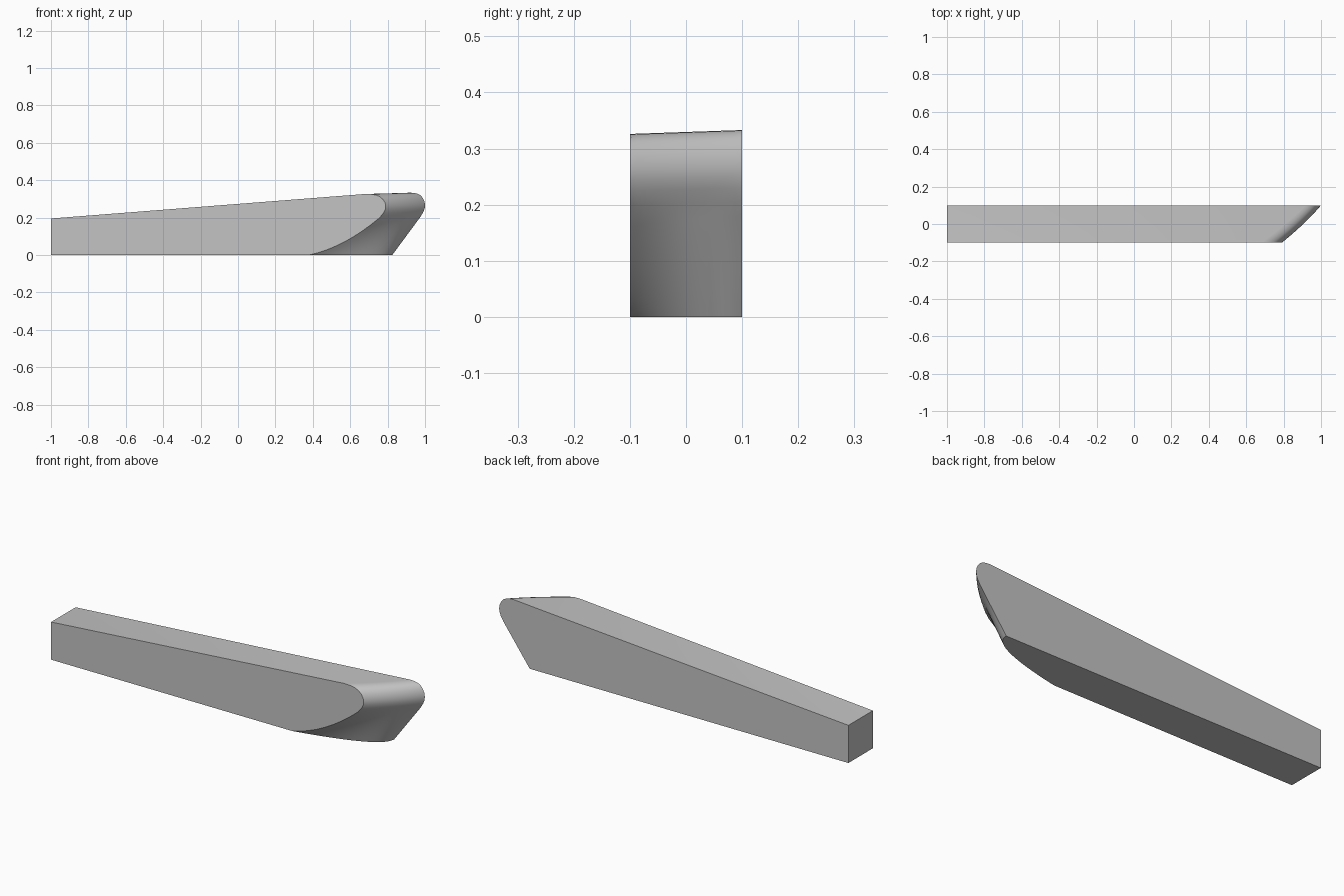
import bpy
import bmesh
import math

cube = bpy.data.objects.get("Cube")
if cube:
    bpy.data.objects.remove(cube, do_unlink=True)

STATIONS = 16      # cross-sections through the thickness
RAMP_STEPS = 8     # points along the sloping underside

# Rounded nose: offset behind the tip, and height
NOSE = [(0.032, 0.2), (0.012, 0.225), (0.002, 0.245), (0, 0.262), (0.004, 0.28),
        (0.014, 0.296), (0.03, 0.311), (0.052, 0.32), (0.08, 0.325), (0.11, 0.326)]


def lerp(a, b, f):
    return a + (b - a) * f


def profile(t):
    """Side outline of the beam, t runs from the front face to the back face."""
    tip = lerp(0.79, 1, t) + 0.04 * t * (1 - t)
    toe = lerp(0.38, 0.825, 1 - (1 - t) ** 2.2)
    nose = [(tip - dx * lerp(1, 0.75, t), z + 0.007 * t * z / 0.326) for dx, z in NOSE]
    points = [(-1, 0)]
    for i in range(RAMP_STEPS):
        f = i / RAMP_STEPS
        sag = 0.12 * f * (1 - f) * (1 - t) ** 2
        points.append((lerp(toe, nose[0][0], f), nose[0][1] * f - sag))
    return points + nose + [(-1, 0.195)]


# Loft the outlines from front to back and cap both sides
bm = bmesh.new()
rings = []
for s in range(STATIONS + 1):
    t = s / STATIONS
    rings.append([bm.verts.new((x, lerp(-0.1, 0.1, t), max(z, 0))) for x, z in profile(t)])
for near, far in zip(rings, rings[1:]):
    for i in range(len(near)):
        j = (i + 1) % len(near)
        bm.faces.new((near[i], far[i], far[j], near[j]))
bm.faces.new(rings[0])
bm.faces.new(rings[-1])
bmesh.ops.recalc_face_normals(bm, faces=bm.faces)

mesh = bpy.data.meshes.new("beam")
bm.to_mesh(mesh)
bm.free()
beam = bpy.data.objects.new("beam", mesh)
bpy.context.collection.objects.link(beam)

# Plain grey
grey = bpy.data.materials.new("light_grey")
grey.use_nodes = True
color = (0.55, 0.55, 0.55, 1)
grey.diffuse_color = color
grey.node_tree.nodes["Principled BSDF"].inputs["Base Color"].default_value = color
mesh.materials.append(grey)

bpy.ops.object.select_all(action="DESELECT")
beam.select_set(True)
bpy.context.view_layer.objects.active = beam
bpy.ops.object.shade_smooth_by_angle(angle=math.radians(30))
